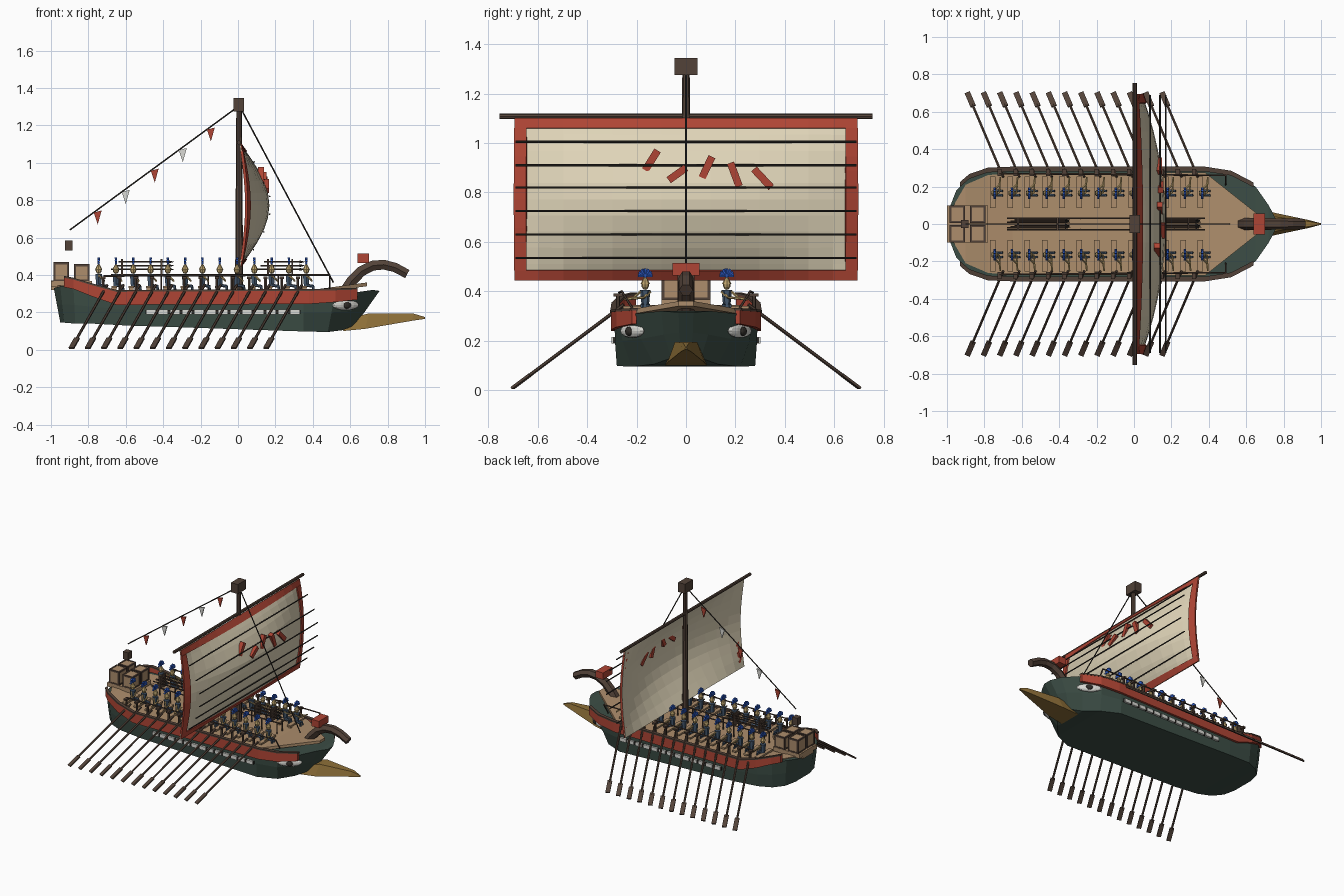
import bpy, bmesh, math
from mathutils import Vector, Matrix

if "Cube" in bpy.data.objects:
    bpy.data.objects.remove(bpy.data.objects["Cube"])

COL = dict(green=(.045, .075, .06), red=(.43, .06, .035), tan=(.42, .27, .15), brown=(.085, .055, .04),
           gold=(.27, .16, .04), cream=(.74, .66, .48), blue=(.03, .12, .65), dark=(.03, .026, .022),
           white=(.7, .7, .66), slate=(.06, .1, .16), brass=(.5, .36, .15))
MATS = {}
for k, c in COL.items():
    MATS[k] = bpy.data.materials.new(k)
    MATS[k].diffuse_color = (*c, 1)


def finish(bm, name, col):
    bmesh.ops.recalc_face_normals(bm, faces=bm.faces)
    me = bpy.data.meshes.new(name)
    bm.to_mesh(me)
    bm.free()
    me.materials.append(MATS[col])
    ob = bpy.data.objects.new(name, me)
    bpy.context.collection.objects.link(ob)
    return ob


def box(bm, c, s, rot=Matrix()):
    m = Matrix.Translation(c) @ rot.to_4x4() @ Matrix.Diagonal((*s, 1))
    bmesh.ops.create_cube(bm, size=1, matrix=m)


def rod(bm, a, b, r, r2=None, n=6):
    a, b = Vector(a), Vector(b)
    d = b - a
    m = Matrix.Translation((a + b) / 2) @ d.to_track_quat('Z', 'Y').to_matrix().to_4x4()
    bmesh.ops.create_cone(bm, cap_ends=True, segments=n, radius1=r, radius2=r if r2 is None else r2,
                          depth=d.length, matrix=m)


def ball(bm, c, s, rot=Matrix(), u=8, v=6):
    m = Matrix.Translation(c) @ rot.to_4x4() @ Matrix.Diagonal((*s, 1))
    bmesh.ops.create_uvsphere(bm, u_segments=u, v_segments=v, radius=1, matrix=m)


def loft(bm, rings):
    vs = [[bm.verts.new(p) for p in r] for r in rings]
    n = len(vs[0])
    for a, b in zip(vs, vs[1:]):
        for i in range(n):
            bm.faces.new((a[i], a[(i + 1) % n], b[(i + 1) % n], b[i]))
    bm.faces.new(vs[0])
    bm.faces.new(vs[-1])


# hull: stations of top x, half width, z, then bottom x, half width, z
ST = [(-.985, .09, .33, -.95, .08, .145), (-.95, .18, .34, -.93, .17, .145), (-.88, .25, .34, -.87, .23, .14),
      (-.78, .285, .32, -.78, .27, .14), (-.6, .29, .30, -.6, .28, .13), (.35, .29, .30, .35, .28, .098),
      (.52, .27, .305, .48, .22, .095), (.65, .20, .31, .56, .13, .105), (.72, .10, .32, .62, .06, .13),
      (.757, .03, .315, .64, .02, .15)]
rings = []
for xt, wt, zt, xb, wb, zb in ST:
    half = [(xt, wt, zt), ((xt + xb) / 2, .75 * wt + .25 * wb, (zt + zb) / 2), (xb, wb, zb)]
    rings.append(half + [(x, -y, z) for x, y, z in reversed(half)])
bm = bmesh.new()
loft(bm, rings)
finish(bm, "hull", "green")

# deck slab
DK = [(-.97, .09, .345), (-.9, .21, .345), (-.78, .262, .325), (-.65, .27, .312), (.38, .275, .318), (.69, .03, .36)]
bm = bmesh.new()
loft(bm, [[(x, w, z), (x, -w, z), (x, -w, z - .02), (x, w, z - .02)] for x, w, z in DK])
box(bm, (-.89, 0, .352), (.22, .2, .03))
finish(bm, "deck", "tan")

# side bands with cap rails
BAND = [(-.93, .215, .335, .385), (-.88, .258, .325, .375), (-.78, .292, .285, .345), (-.65, .297, .24, .31),
        (.38, .297, .245, .315), (.52, .275, .255, .318), (.64, .212, .268, .322)]
for name, col, th, lo, hi in (("side_band", "red", .012, 0, 0), ("cap_rail", "brown", .016, 1, .01)):
    bm = bmesh.new()
    for s in (1, -1):
        rr = []
        for x, y, a, b in BAND:
            a = b if lo else a
            rr.append([(x, s * (y - th), a), (x, s * (y + th * .6), a),
                       (x, s * (y + th * .6), b + hi), (x, s * (y - th), b + hi)])
        loft(bm, rr)
    finish(bm, name, col)

# port strip, eyes
strip, ports, eyes, pupils = (bmesh.new() for _ in range(4))
for s in (1, -1):
    box(strip, (-.08, s * .286, .202), (.83, .02, .022))
    for i in range(13):
        box(ports, (-.465 + i * .0642, s * .29, .202), (.048, .024, .026))
    r = Matrix.Rotation(-s * math.radians(33), 3, 'Z')
    ball(eyes, (.575, s * .217, .24), (.085, .02, .028), r, 12, 8)
    ball(pupils, (.583, s * .23, .238), (.024, .014, .019), r, 10, 6)
finish(strip, "port_strip", "dark")
finish(ports, "port_covers", "white")
finish(eyes, "bow_eyes", "white")
finish(pupils, "eye_pupils", "dark")

# ram
bm = bmesh.new()
loft(bm, [[(x, -w, a), (x, w, a), (x + dx, w * .6, b), (x + dx, -w * .6, b)] for x, w, a, b, dx in
          ((.56, .085, .10, .17, .05), (.68, .075, .112, .195, .02), (.93, .022, .155, .193, .01), (1.0, .004, .165, .175, 0))])
finish(bm, "ram", "gold")

# curved prow
path = [(.57, .31), (.61, .37), (.66, .42), (.72, .45), (.78, .455), (.84, .44), (.905, .405)]
bm = bmesh.new()
rr = []
for i, (x, z) in enumerate(path):
    a, b = path[max(i - 1, 0)], path[min(i + 1, len(path) - 1)]
    t = Vector((b[0] - a[0], b[1] - a[1])).normalized()
    rad = .034 - .001 * i
    rr.append([(x - t.y * rad * math.sin(q), rad * math.cos(q), z + t.x * rad * math.sin(q))
               for q in (math.tau * k / 6 for k in range(6))])
loft(bm, rr)
finish(bm, "curved_prow", "brown")
bm = bmesh.new()
box(bm, (.67, 0, .49), (.06, .11, .05))
finish(bm, "prow_block", "red")

# oars with blades, oarlocks and side rails
oars, blades, locks, rail = (bmesh.new() for _ in range(4))
N, STEP = 13, .0867
for s in (1, -1):
    for i in range(N):
        x = -.72 + i * STEP
        d = Vector((-.17, s * .40, -.30))
        p = Vector((x, s * .30, .31))
        rod(oars, p - d * .12, p + d * .85, .0075)
        q = d.to_track_quat('Z', 'X').to_matrix()
        r = Matrix((Vector((0, 0, 0)),) * 3)
        z = d.normalized()
        yv = z.cross(Vector((0, 0, 1))).normalized()
        r = Matrix((yv.cross(z), yv, z)).transposed()
        box(blades, p + d * .915, (.01, .03, .095), r)
        rod(locks, (x, s * .275, .30), (x, s * .275, .385), .008)
        box(locks, (x, s * .275, .385), (.022, .036, .012))
    rod(rail, (-.72, s * .27, .395), (.49, s * .26, .40), .005)
    rod(rail, (.49, s * .21, .32), (.49, s * .26, .40), .005)
finish(oars, "oars", "brown")
finish(blades, "oar_blades", "brown")
finish(locks, "oarlocks", "brown")
finish(rail, "side_rails", "brown")

# rowers on benches
body, heads, limbs, crests, bench = (bmesh.new() for _ in range(5))
for s in (1, -1):
    for i in range(N):
        x, y = -.745 + i * .0925, s * .165
        box(bench, (x - .01, s * .17, .335), (.03, .17, .012))
        box(bench, (x - .01, s * .10, .32), (.025, .012, .03))
        rod(body, (x, y, .335), (x, y, .405), .014, .021)
        for k in (-.012, .012):
            rod(body, (x, y + k, .345), (x + .035, y + k, .34), .008)
            rod(body, (x + .035, y + k, .345), (x + .04, y + k, .312), .007)
        for k in (-.02, .02):
            rod(limbs, (x, y + k, .398), (x + .025, y + k + s * .025, .375), .006)
            rod(limbs, (x + .025, y + k + s * .025, .375), (x + .03, s * .25, .368), .005)
        ball(heads, (x, y, .428), (.017, .016, .022))
        rod(heads, (x, y, .43), (x, y, .455), .019, .006, 8)
        for k in range(7):
            a = math.pi * k / 6
            v = Vector((0, math.cos(a), math.sin(a)))
            c = Vector((x, y, .463))
            rod(crests, c - v * .008, c + v * .03, .004, .007, 5)
finish(body, "rower_bodies", "slate")
finish(limbs, "rower_arms", "brass")
finish(heads, "rower_helmets", "brass")
finish(crests, "rower_crests", "blue")
finish(bench, "benches", "tan")

# central rack with stored spears
rack, tips = bmesh.new(), bmesh.new()
for y in (-.03, .03):
    rod(rack, (-.68, y, .40), (.38, y, .40), .005)
    for i in range(9):
        rod(rack, (-.66 + i * .125, y, .31), (-.66 + i * .125, y, .40), .005)
for x0, x1 in ((-.68, -.37), (.1, .33)):
    for k in range(3):
        for y in (-.02, .01):
            z = .43 + .02 * k
            rod(rack, (x0 + .02 * k, y + .006 * k, z), (x1, y + .006 * k, z), .004)
            rod(tips, (x1, y + .006 * k, z), (x1 + .03, y + .006 * k, z), .008, 0)
    for x in (x0 + .06, x1 - .04):
        box(rack, (x, 0, .44), (.01, .07, .09))
finish(rack, "spear_rack", "brown")
finish(tips, "spear_tips", "dark")

# mast, masthead, yard, ropes, lantern
bm = bmesh.new()
rod(bm, (.006, 0, .30), (.006, 0, 1.29), .022, .015, 8)
rod(bm, (.004, -.755, 1.108), (.004, .755, 1.108), .011, n=8)
finish(bm, "mast_and_yard", "brown")
bm = bmesh.new()
box(bm, (.003, 0, 1.31), (.056, .094, .07))
box(bm, (-.905, 0, .558), (.042, .045, .055))
finish(bm, "masthead_and_lantern", "brown")
bm = bmesh.new()
rod(bm, (0, 0, 1.30), (-.9, 0, .64), .004)
rod(bm, (.01, 0, 1.30), (.51, 0, .36), .004)
finish(bm, "stay_ropes", "dark")

# pennants
for i, x in enumerate((-.145, -.295, -.445, -.6, -.75)):
    z = 1.30 + x * .733 - .005
    bm = bmesh.new()
    loft(bm, [[(x - .021, y, z - .012), (x + .021, y, z), (x, y, z - .075)] for y in (-.004, .004)])
    finish(bm, "pennant", "white" if i % 2 else "red")


# billowing sail
def sx(y, z):
    s = max(0, math.sin(math.pi * (z - .445) / .655))
    return .01 + s * (.03 + .125 * (1 - (y / .695) ** 2))


def patch(name, col, y0, y1, z0, z1, ny, nz, off, th):
    bm = bmesh.new()
    g = [[bm.verts.new((sx(y, z) + off, y, z)) for y in (y0 + (y1 - y0) * i / ny for i in range(ny + 1))]
         for z in (z0 + (z1 - z0) * j / nz for j in range(nz + 1))]
    for a, b in zip(g, g[1:]):
        for i in range(ny):
            bm.faces.new((a[i], a[i + 1], b[i + 1], b[i]))
    md = finish(bm, name, col).modifiers.new("thickness", 'SOLIDIFY')
    md.thickness, md.offset = th, 0


patch("sail", "cream", -.693, .693, .447, 1.098, 14, 10, 0, .006)
for a, b in ((1.06, 1.1), (.445, .485)):
    patch("sail_border", "red", -.695, .695, a, b, 14, 1, .007, .006)
for s in (-1, 1):
    patch("sail_border", "red", s * .645, s * .695, .485, 1.06, 1, 10, .005, .014)

# straight battens and painted slashes
bm = bmesh.new()
for z in (.535, .63, .725, .82, .91, 1.005):
    rod(bm, (sx(0, z) + .008, -.69, z), (sx(0, z) + .008, .69, z), .0045)
finish(bm, "sail_battens", "dark")
bm = bmesh.new()
for y0, z0, y1, z1 in ((-.165, .89, -.115, .97), (-.07, .85, 0, .90), (.065, .86, .105, .945),
                       (.18, .92, .215, .825), (.275, .895, .345, .82)):
    d = Vector((0, y1 - y0, z1 - z0))
    r = Matrix.Rotation(math.atan2(-d.y, d.z), 3, 'X')
    y, z = (y0 + y1) / 2, (z0 + z1) / 2
    box(bm, (sx(y, z) + .004, y, z), (.03, .03, d.length), r)
finish(bm, "sail_slashes", "red")

# framed crates at the stern
crate, frame = bmesh.new(), bmesh.new()
for x, h in ((-.945, .1), (-.835, .09)):
    for y in (-.052, .052):
        z = .366 + h / 2
        box(crate, (x, y, z), (.078, .088, h))
        for a in (-1, 1):
            for b in (-1, 1):
                box(frame, (x + a * .036, y + b * .041, z), (.012, .012, h + .004))
                box(frame, (x + a * .036, y, z + b * (h / 2 - .004)), (.012, .094, .012))
                box(frame, (x, y + a * .041, z + b * (h / 2 - .004)), (.084, .012, .012))
box(crate, (-.968, 0, .345), (.064, .12, .05))
finish(crate, "crates", "tan")
finish(frame, "crate_frames", "brown")

for m in bpy.data.materials:
    if m.users and not m.is_grease_pencil:
        m.use_nodes = True
        m.node_tree.nodes["Principled BSDF"].inputs["Base Color"].default_value = m.diffuse_color
